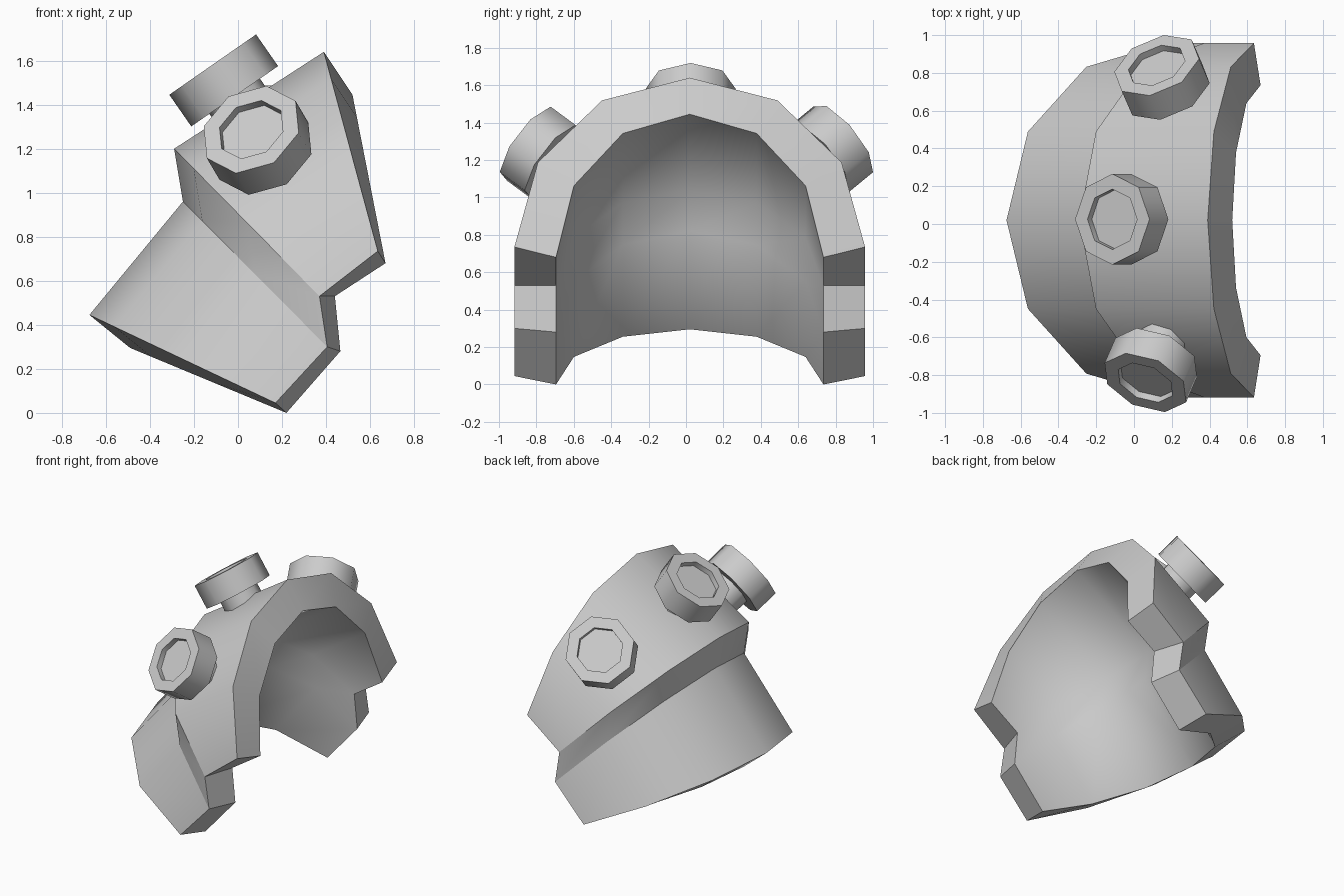
import bpy, bmesh, math
from mathutils import Vector, Matrix

cube = bpy.data.objects.get("Cube")
if cube:
    bpy.data.objects.remove(cube, do_unlink=True)

# Single plain grey material
grey = bpy.data.materials.new("plain_grey")
grey.use_nodes = True
colour = (0.6, 0.6, 0.6, 1)
grey.diffuse_color = colour
grey.node_tree.nodes["Principled BSDF"].inputs["Base Color"].default_value = colour


def finish(bm, name):
    bmesh.ops.recalc_face_normals(bm, faces=bm.faces)
    mesh = bpy.data.meshes.new(name)
    bm.to_mesh(mesh)
    bm.free()
    mesh.materials.append(grey)
    obj = bpy.data.objects.new(name, mesh)
    bpy.context.collection.objects.link(obj)
    return obj


# Shoulder shell: closed profile as (crown x, crown z, side x, side z, half width)
OUT, INN, MID_Y = 0.9375, 0.715, 0.02
profile = [
    (0.39, 1.64, 0.635, 0.735, OUT),    # front rim, outer
    (-0.29, 1.20, 0.37, 0.53, OUT),     # step top
    (-0.25, 0.96, 0.405, 0.30, OUT),    # step foot
    (-0.675, 0.445, 0.17, 0.045, OUT),  # back rim, outer
    (-0.49, 0.295, 0.22, 0.0, INN),     # back rim, inner
    (-0.08, 0.82, 0.465, 0.28, INN),
    (-0.11, 1.04, 0.44, 0.53, INN),
    (0.52, 1.445, 0.67, 0.68, INN),     # front rim, inner
]
soft_rings = (5, 6)
n = len(profile)
bm = bmesh.new()
columns = []
for step in range(-3, 4):
    a = math.radians(30 * step)
    drop = 1 - math.cos(a)
    columns.append([bm.verts.new((tx + (sx - tx) * drop,
                                  MID_Y + w * math.sin(a),
                                  tz + (sz - tz) * drop))
                    for tx, tz, sx, sz, w in profile])
for c, d in zip(columns, columns[1:]):
    for i in range(n):
        j = (i + 1) % n
        bm.faces.new((c[i], c[j], d[j], d[i]))
for c in (columns[0], columns[-1]):
    for k in range(3):
        bm.faces.new((c[k], c[k + 1], c[n - 2 - k], c[n - 1 - k]))
for f in bm.faces:
    f.smooth = True
# Crease the step, rims and side ends; leave the lining soft
for c, d in zip(columns, columns[1:]):
    for i in range(n):
        if i not in soft_rings:
            bm.edges.get((c[i], d[i])).smooth = False
for c in (columns[0], columns[-1]):
    for v in c:
        for e in v.link_edges:
            if e.other_vert(v) in c:
                e.smooth = False
finish(bm, "shoulder_shell")


def knob(name, centre, axis, corner):
    """Octagonal stud with a recessed face, on a narrow stem."""
    z = Vector(axis).normalized()
    x = Vector(corner)
    x = (x - z * x.dot(z)).normalized()
    frame = Matrix((x, z.cross(x), z)).transposed()
    # radius and height from recess floor down to stem foot
    rings = [(0.16, -0.04), (0.16, 0), (0.24, 0), (0.24, -0.175),
             (0.14, -0.175), (0.14, -0.32)]
    bm = bmesh.new()
    loops = []
    for r, h in rings:
        loops.append([bm.verts.new(Vector(centre) + frame @ Vector(
            (r * math.cos(k * math.pi / 4), r * math.sin(k * math.pi / 4), h)))
            for k in range(8)])
    for p, q in zip(loops, loops[1:]):
        for k in range(8):
            m = (k + 1) % 8
            bm.faces.new((p[k], p[m], q[m], q[k]))
    bm.faces.new(loops[0])
    bm.faces.new(loops[-1])
    obj = finish(bm, name)
    bpy.ops.object.select_all(action="DESELECT")
    obj.select_set(True)
    bpy.context.view_layer.objects.active = obj
    bpy.ops.object.shade_smooth_by_angle(angle=math.radians(50))


# Three studs around the crown
knob("top_stud", (-0.115, 0.025, 1.582), (-0.57, 0, 0.82), (0.82, 0, 0.57))
knob("front_stud", (0.06, -0.84, 1.287), (-0.33, -0.76, 0.56), (0.07, 0.117, 0.2))
knob("back_stud", (0.12, 0.84, 1.31), (-0.32, 0.73, 0.6), (-0.04, -0.15, 0.18))
